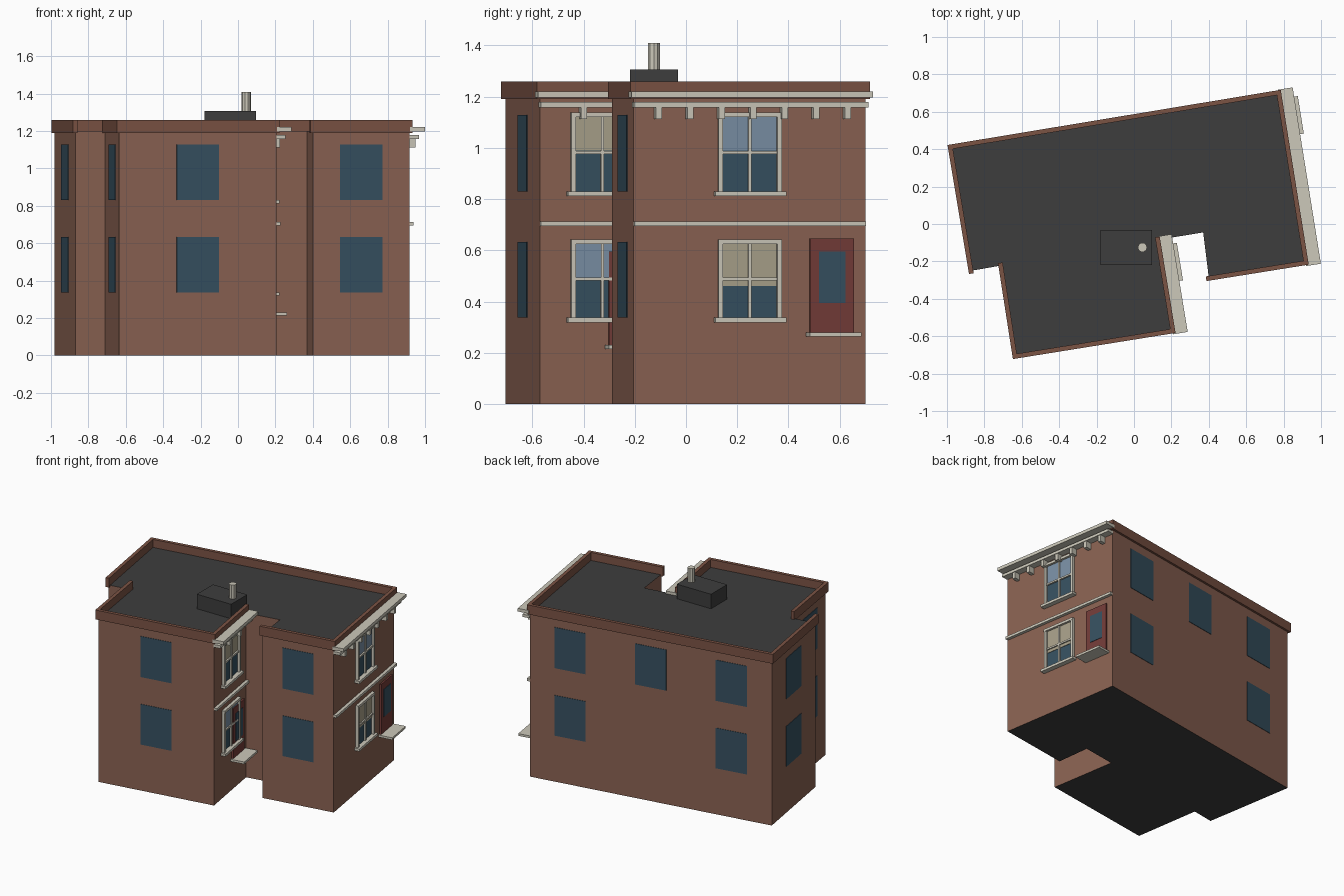
import bpy, bmesh, math
from mathutils import Vector

if "Cube" in bpy.data.objects:
    bpy.data.objects.remove(bpy.data.objects["Cube"])


def mat(name, hexcol):
    rgb = [((hexcol >> s) & 255) / 255 for s in (16, 8, 0)]
    lin = [c / 12.92 if c <= 0.04045 else ((c + 0.055) / 1.055) ** 2.4 for c in rgb]
    m = bpy.data.materials.new(name)
    m.diffuse_color = (*lin, 1)
    m.use_nodes = True
    m.node_tree.nodes["Principled BSDF"].inputs["Base Color"].default_value = m.diffuse_color
    return m


BRICK = mat("brick", 0x8A6252)
COPING = mat("parapet_brick", 0x7B5344)
ROOF = mat("roof_tar", 0x3D3D3D)
TRIM = mat("stone_trim", 0xCCC8BA)
GLASS = mat("dark_glass", 0x365060)
SKY = mat("pale_glass", 0x7A90A5)
BLIND = mat("window_blind", 0xA9A18A)
DOOR = mat("door_red", 0x733C38)

# Footprint, counter-clockwise from the back left corner
FOOT = [Vector(p) for p in [
    (-0.98, 0.41), (-0.87, -0.25), (-0.71, -0.222), (-0.635, -0.705), (0.205, -0.57),
    (0.125, -0.085), (0.37, -0.045), (0.40, -0.288), (0.917, -0.205), (0.772, 0.70)]]
TOP = 1.2


def prism(name, pts, z0, z1, material, cap=None):
    bm = bmesh.new()
    lo = [bm.verts.new((p[0], p[1], z0)) for p in pts]
    hi = [bm.verts.new((p[0], p[1], z1)) for p in pts]
    n = len(pts)
    caps = [bm.faces.new(lo[::-1]), bm.faces.new(hi)]
    for i in range(n):
        j = (i + 1) % n
        bm.faces.new((lo[i], lo[j], hi[j], hi[i]))
    if cap:
        for f in caps:
            f.material_index = 1
    me = bpy.data.meshes.new(name)
    bm.to_mesh(me)
    bm.free()
    me.materials.append(material)
    if cap:
        me.materials.append(cap)
    ob = bpy.data.objects.new(name, me)
    bpy.context.collection.objects.link(ob)
    return ob


def length(e):
    return (FOOT[(e + 1) % len(FOOT)] - FOOT[e]).length


def wall_box(name, e, s0, s1, z0, z1, d0, d1, material):
    """Box on wall e: s runs along the wall, d points outward."""
    a = FOOT[e]
    t = (FOOT[(e + 1) % len(FOOT)] - a).normalized()
    n = Vector((t.y, -t.x))
    pts = [a + t * s + n * d for s, d in ((s0, d1), (s1, d1), (s1, d0), (s0, d0))]
    # order the corners counter-clockwise seen from above
    prism(name, pts, z0, z1, material)


# Brick body with dark roof and underside
prism("building_body", FOOT, 0, TOP, BRICK, ROOF)

# Parapet on the long walls
for e in (0, 2, 3, 4, 7, 8, 9):
    wall_box("parapet", e, -0.015, length(e) + 0.015, 1.19, 1.258, -0.01, 0.015, COPING)

# Plain windows on the side, front and back walls
FLOORS = ((0.337, 0.632), (0.83, 1.128))
for e in (0, 2, 3, 7, 9):
    for frac in ((1 / 6, 0.5, 5 / 6) if e == 9 else (0.5,)):
        for k, (z0, z1) in enumerate(FLOORS):
            if e == 9 and frac == 0.5 and k == 0:
                continue
            c = length(e) * frac
            wall_box("plain_window", e, c - 0.114, c + 0.114, z0, z1, -0.002, 0.003, GLASS)


def sash_window(e, c, z0, z1, shade, shade_z):
    mid = (z0 + z1) / 2 + 0.003
    wall_box("glass", e, c - 0.115, c + 0.115, z0, z1, -0.002, 0.003, GLASS)
    wall_box("upper_pane", e, c - 0.107, c + 0.107, shade_z, z1 - 0.005, 0.0, 0.006, shade)
    for s in (-1, 1):
        x = c + s * 0.116
        wall_box("frame_side", e, x - 0.009, x + 0.009, z0, z1, 0, 0.02, TRIM)
    wall_box("frame_head", e, c - 0.125, c + 0.125, z1 - 0.008, z1 + 0.01, 0, 0.022, TRIM)
    wall_box("sill", e, c - 0.14, c + 0.14, z0 - 0.018, z0, 0, 0.035, TRIM)
    wall_box("middle_rail", e, c - 0.11, c + 0.11, mid - 0.006, mid + 0.006, 0, 0.015, TRIM)
    wall_box("mullion", e, c - 0.006, c + 0.006, z0, z1, 0, 0.014, TRIM)


# The two decorated facades: wall, lower shade, upper shade, door base, bracket places
for e, low, high, dz, brackets in (
        (4, (SKY, 0.492), (BLIND, 0.99), 0.22, [0.167, 0.325]),
        (8, (BLIND, 0.46), (SKY, 0.99), 0.27, [0.093 + 0.1245 * i for i in range(7)])):
    L = length(e)
    sash_window(e, L / 2, *FLOORS[0], *low)
    sash_window(e, L / 2, *FLOORS[1], *high)
    wall_box("upper_cornice", e, -0.02, L + 0.018, 1.197, 1.22, 0, 0.08, TRIM)
    wall_box("lower_cornice", e, -0.005, L + 0.005, 1.158, 1.178, 0, 0.05, TRIM)
    for s in brackets:
        wall_box("cornice_bracket", e, s - 0.012, s + 0.012, 1.112, 1.158, 0, 0.045, TRIM)
    wall_box("belt_course", e, 0, L, 0.694, 0.712, 0, 0.022, TRIM)
    # Door with its glass and stoop
    d0, d1 = L - 0.22, L - 0.047
    wall_box("door", e, d0, d1, dz, dz + 0.375, 0, 0.012, DOOR)
    wall_box("door_glass", e, d0 + 0.034, d1 - 0.034, dz + 0.125, dz + 0.325, 0.01, 0.015, GLASS)
    wall_box("stoop", e, d0 - 0.015, d1 + 0.015, dz - 0.006, dz + 0.01, 0, 0.1, TRIM)

# Roof box and vent pipe
prism("roof_box", [(-0.18, -0.218), (0.097, -0.218), (0.097, -0.032), (-0.18, -0.032)],
      TOP - 0.01, 1.306, ROOF)
prism("vent_pipe", [(0.045 + 0.025 * math.cos(math.tau * i / 10),
                     -0.125 + 0.025 * math.sin(math.tau * i / 10)) for i in range(10)],
      1.2, 1.408, TRIM)

# Consistent outward normals everywhere
for ob in bpy.data.objects:
    bm = bmesh.new()
    bm.from_mesh(ob.data)
    bmesh.ops.recalc_face_normals(bm, faces=bm.faces)
    bm.to_mesh(ob.data)
    bm.free()
